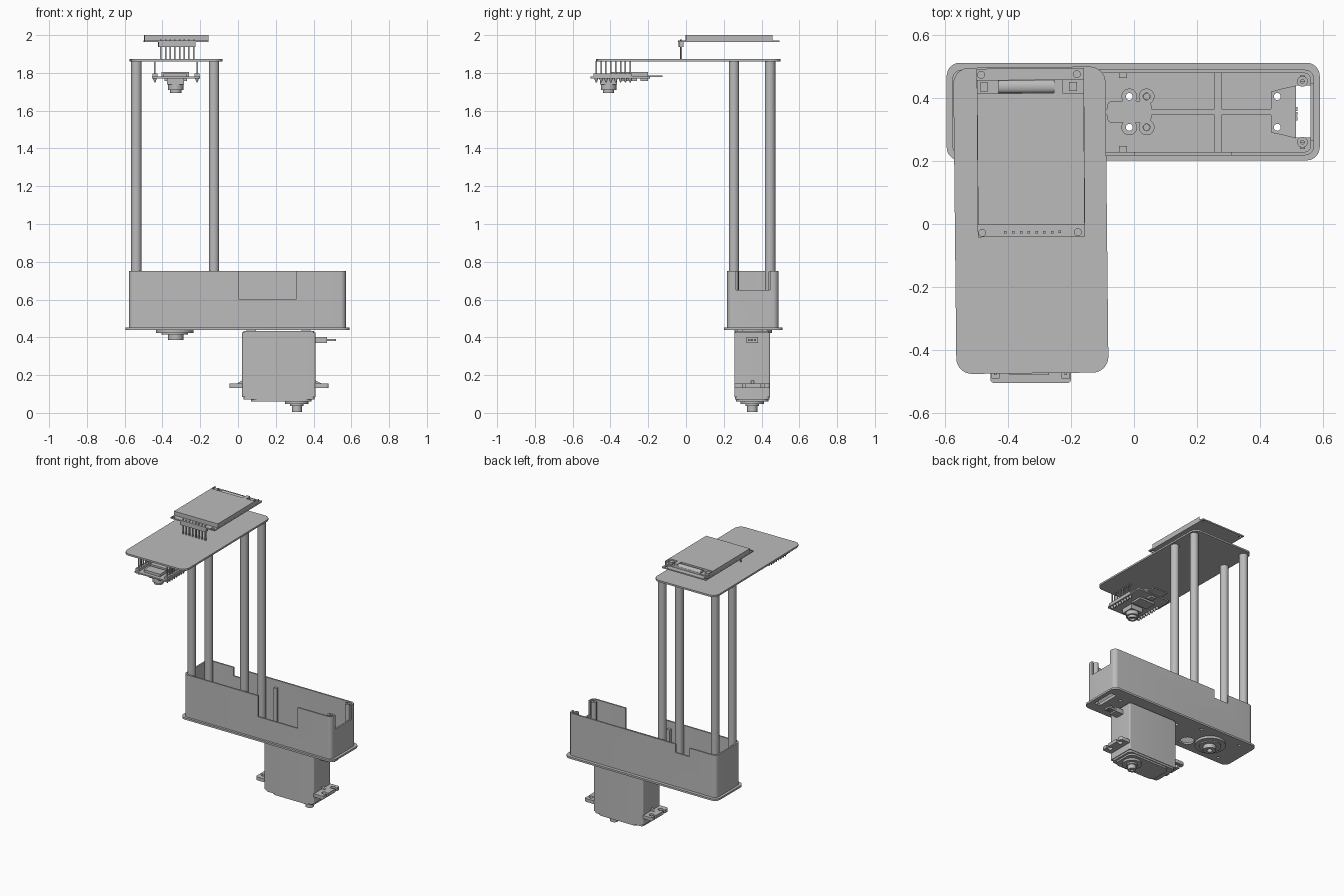
import bpy, bmesh, math
from mathutils import Matrix, Vector

if "Cube" in bpy.data.objects:
    bpy.data.objects.remove(bpy.data.objects["Cube"])

grey = bpy.data.materials.new("plain_grey")
grey.diffuse_color = (0.5, 0.5, 0.5, 1)
grey.use_nodes = True
grey.node_tree.nodes["Principled BSDF"].inputs["Base Color"].default_value = grey.diffuse_color


def finish(name, bm, smooth=True):
    bmesh.ops.recalc_face_normals(bm, faces=bm.faces[:])
    me = bpy.data.meshes.new(name)
    bm.to_mesh(me)
    bm.free()
    me.materials.append(grey)
    ob = bpy.data.objects.new(name, me)
    bpy.context.collection.objects.link(ob)
    if smooth:
        shade(ob)
    return ob


def shade(ob):
    bpy.ops.object.select_all(action='DESELECT')
    ob.select_set(True)
    bpy.context.view_layer.objects.active = ob
    bpy.ops.object.shade_smooth_by_angle(angle=math.radians(30))


def prism(name, pts, z0, z1):
    """Extrude an outline in the ground plane from z0 to z1."""
    bm = bmesh.new()
    f = bm.faces.new([bm.verts.new((x, y, z0)) for x, y in pts])
    ext = bmesh.ops.extrude_face_region(bm, geom=[f])
    vs = [v for v in ext['geom'] if isinstance(v, bmesh.types.BMVert)]
    bmesh.ops.translate(bm, verts=vs, vec=(0, 0, z1 - z0))
    return finish(name, bm)


def box(name, x0, x1, y0, y1, z0, z1, r=0.0):
    """Box with optional rounded upright edges."""
    if r <= 0:
        return prism(name, [(x0, y0), (x1, y0), (x1, y1), (x0, y1)], z0, z1)
    pts = []
    corners = ((x1 - r, y1 - r), (x0 + r, y1 - r), (x0 + r, y0 + r), (x1 - r, y0 + r))
    for k, (cx, cy) in enumerate(corners):
        for i in range(9):
            a = math.radians(90 * k + 90 * i / 8)
            pts.append((cx + r * math.cos(a), cy + r * math.sin(a)))
    return prism(name, pts, z0, z1)


def cyl(name, x, y, z0, z1, r, n=32, r2=None):
    bm = bmesh.new()
    bmesh.ops.create_cone(bm, cap_ends=True, segments=n, radius1=r,
                          radius2=r if r2 is None else r2, depth=z1 - z0,
                          matrix=Matrix.Translation((x, y, (z0 + z1) / 2)))
    return finish(name, bm)


def cut(ob, *tools):
    for t in tools:
        m = ob.modifiers.new("cut", 'BOOLEAN')
        m.operation, m.solver, m.object = 'DIFFERENCE', 'EXACT', t
        bpy.context.view_layer.objects.active = ob
        bpy.ops.object.modifier_apply(modifier=m.name)
        bpy.data.objects.remove(t)
    shade(ob)
    return ob


def hole(x, y, r, z0, z1):
    return cyl("cutter", x, y, z0, z1, r, 20)


def turn(obs, cx, cy, deg):
    c = Vector((cx, cy, 0))
    m = Matrix.Translation(c) @ Matrix.Rotation(math.radians(deg), 4, 'Z') @ Matrix.Translation(-c)
    for o in obs:
        o.data.transform(m)


YS = (0.307, 0.405)          # screw rows
YM = 0.356                   # centre line of the enclosure

# Enclosure floor with cable slot, screw holes and a round opening
floor = box("enclosure_floor", -0.595, 0.59, 0.202, 0.512, 0.44, 0.453, 0.042)
cut(floor, box("cutter", 0.515, 0.56, 0.275, 0.44, 0.4, 0.5), hole(-0.2, 0.29, 0.045, 0.4, 0.5),
    *[hole(x, y, 0.011, 0.4, 0.5) for x in (-0.015, 0.04, 0.455) for y in YS],
    *[hole(x, y, 0.01, 0.4, 0.5) for x in (-0.49, -0.175) for y in (0.25, 0.46)])

# Enclosure walls: front notch, small back notch, lowered right end
walls = box("enclosure_walls", -0.577, 0.572, 0.218, 0.49, 0.45, 0.75, 0.03)
cut(walls, box("cutter", -0.566, 0.561, 0.229, 0.479, 0.40, 0.80, 0.02),
    box("cutter", 0.003, 0.31, 0.19, 0.245, 0.603, 0.8),
    box("cutter", -0.37, -0.26, 0.46, 0.53, 0.69, 0.8),
    box("cutter", 0.54, 0.6, 0.265, 0.445, 0.65, 0.8))

# Floor ribs and inner uprights
box("long_rib", -0.5, 0.44, 0.346, 0.366, 0.45, 0.462)
box("cross_rib", 0.256, 0.278, 0.229, 0.479, 0.45, 0.4615)
for s, y in (("front", 0.238), ("back", 0.474)):
    box(s + "_wall_rib", -0.047, -0.023, y - 0.01, y + 0.01, 0.45, 0.70)
for s, y in (("front", 0.26), ("back", 0.453)):
    p = cyl(s + "_lid_post", 0.535, y, 0.45, 0.748, 0.017)
    cut(p, hole(0.535, y, 0.006, 0.65, 0.8))
    w = 0.238 if s == "front" else 0.472
    box(s + "_post_web", 0.527, 0.543, min(y, w), max(y, w), 0.45, 0.74)

# Raised screw pads on the floor
pad = box("left_screw_pad", -0.085, 0.055, 0.322, 0.39, 0.45, 0.461, 0.015)
for x in (-0.015, 0.04):
    for y in YS:
        b = cyl("screw_boss", x, y, 0.45, 0.4605, 0.025)
        cut(b, hole(x, y, 0.011, 0.4, 0.5))
cut(pad, *[hole(x, y, 0.024, 0.4, 0.5) for x in (-0.015, 0.04) for y in YS])
right = prism("right_screw_pad", [(0.435, 0.29), (0.47, 0.283), (0.515, 0.272), (0.515, 0.44),
                                  (0.47, 0.43), (0.435, 0.42)], 0.45, 0.461)
cut(right, *[hole(0.455, y, 0.011, 0.4, 0.5) for y in YS])
for y in YS:
    cyl("servo_screw", 0.04, y, 0.44, 0.448, 0.0105, 16)

# Pivot under the floor
cyl("pivot_disc", -0.335, YM, 0.424, 0.441, 0.099, 48)
cyl("pivot_step", -0.335, YM, 0.416, 0.426, 0.07, 48)
hub = cyl("pivot_hub", -0.33, YM, 0.387, 0.42, 0.041)
cut(hub, hole(-0.33, YM, 0.018, 0.37, 0.41))

# Servo body
box("servo_case", 0.022, 0.41, 0.256, 0.446, 0.085, 0.425, 0.01)
box("servo_top_cap", 0.03, 0.402, 0.262, 0.44, 0.42, 0.433, 0.01)
for x in (0.07, 0.36):
    for y in (0.285, 0.417):
        box("servo_foot", x - 0.025, x + 0.025, y - 0.015, y + 0.015, 0.43, 0.442)
box("servo_gear_cover", 0.03, 0.405, 0.26, 0.442, 0.072, 0.088, 0.02)
box("servo_gear_lid", 0.07, 0.39, 0.266, 0.436, 0.06, 0.074, 0.04)
cyl("servo_output_collar", 0.312, 0.351, 0.046, 0.062, 0.062)
cyl("servo_output_step", 0.312, 0.351, 0.036, 0.048, 0.036)
shaft = cyl("servo_output_shaft", 0.312, 0.351, 0.006, 0.04, 0.027, 24)
cut(shaft, hole(0.312, 0.351, 0.012, -0.01, 0.03))

# Servo mounting ears with slotted holes and gussets
for side, xi, xo, xh in (("left", 0.03, -0.045, -0.015), ("right", 0.4, 0.48, 0.455)):
    ear = box(side + "_servo_ear", min(xi, xo), max(xi, xo), 0.258, 0.444, 0.132, 0.155, 0.014)
    tools = []
    for y in YS:
        e = xo + (0.02 if xo > xi else -0.02)
        tools += [hole(xh, y, 0.016, 0.1, 0.2),
                  box("cutter", min(xh, e), max(xh, e), y - 0.008, y + 0.008, 0.1, 0.2)]
    cut(ear, *tools)
    d = 0.035 if xo > xi else -0.03
    bm = bmesh.new()
    xb = 0.41 if xo > xi else 0.022
    f = bm.faces.new([bm.verts.new(p) for p in ((xb, 0.345, 0.154), (xb + d, 0.345, 0.154), (xb, 0.345, 0.172))])
    g = bmesh.ops.extrude_face_region(bm, geom=[f])
    bmesh.ops.translate(bm, vec=(0, 0.014, 0), verts=[v for v in g['geom'] if isinstance(v, bmesh.types.BMVert)])
    finish(side + "_servo_gusset", bm)

# Servo cable outlet
box("cable_boot", 0.405, 0.47, 0.32, 0.38, 0.37, 0.402)
for i in range(3):
    y = 0.335 + i * 0.015
    box("cable_wire", 0.465, 0.52, y - 0.006, y + 0.006, 0.38, 0.392)

# Four columns and the upper shelf
for x in (-0.538, -0.127):
    for y in (0.254, 0.445):
        cyl("column", x, y, 0.45, 1.865, 0.0275)
shelf = box("upper_shelf", -0.569, -0.086, -0.474, 0.498, 1.861, 1.873, 0.05)
turn([shelf], -0.327, 0.012, 0.6)

# Display module: board, panel, flex tail, clips, pin header
board = box("display_board", -0.498, -0.157, -0.041, 0.494, 1.963, 1.972)
cut(board, *[hole(x, y, 0.011, 1.9, 2.0) for x in (-0.484, -0.18) for y in (-0.027, 0.475)])
panel = box("display_panel", -0.497, -0.158, -0.002, 0.458, 1.971, 2.0)
cut(panel, box("cutter", -0.43, -0.252, 0.415, 0.47, 1.985, 2.1),
    *[box("cutter", x - 0.033, x + 0.033, 0.415, 0.47, 1.98, 2.1) for x in (-0.462, -0.192)])
bm = bmesh.new()
bmesh.ops.create_cone(bm, cap_ends=True, segments=24, radius1=0.02, radius2=0.02, depth=0.176,
                      matrix=Matrix.Translation((-0.341, 0.437, 1.985)) @
                      Matrix.Rotation(math.pi / 2, 4, 'Y') @ Matrix.Diagonal((0.6, 1, 1, 1)))
parts = [board, panel, finish("flex_tail", bm)]
for x in (-0.475, -0.192):
    parts.append(box("display_clip", x - 0.013, x + 0.013, 0.422, 0.45, 1.975, 1.995))
parts.append(box("display_header", -0.424, -0.226, -0.039, -0.013, 1.937, 1.964))
for i in range(8):
    x = -0.41 + i * 0.0247
    parts.append(box("display_pin", x - 0.004, x + 0.004, -0.03, -0.022, 1.87, 1.978))
turn(parts, -0.33, 0.23, 0.4)

# Camera module under the shelf
box("camera_board", -0.456, -0.2, -0.505, -0.19, 1.77, 1.78, 0.012)
box("card_slot", -0.405, -0.26, -0.40, -0.2, 1.779, 1.804)
box("memory_card", -0.385, -0.275, -0.3, -0.125, 1.777, 1.785)
box("radio_shield", -0.395, -0.27, -0.48, -0.41, 1.779, 1.798)
for x in (-0.44, -0.217):
    box("camera_header", x - 0.013, x + 0.013, -0.49, -0.285, 1.779, 1.797)
    for i in range(8):
        y = -0.475 + i * 0.0257
        box("camera_pin", x - 0.004, x + 0.004, y - 0.004, y + 0.004, 1.78, 1.862)
        cyl("solder_joint", x, y, 1.75, 1.771, 0.003, 10, 0.011)
box("camera_socket", -0.39, -0.27, -0.34, -0.26, 1.757, 1.771)
box("button", -0.35, -0.31, -0.24, -0.2, 1.758, 1.771)
box("lens_base", -0.375, -0.285, -0.455, -0.365, 1.738, 1.771)
cyl("lens_barrel", -0.33, -0.41, 1.71, 1.74, 0.041)
lens = cyl("lens_tip", -0.33, -0.41, 1.693, 1.712, 0.03)
cut(lens, cyl("cutter", -0.33, -0.41, 1.68, 1.705, 0.024, 24, 0.012))
